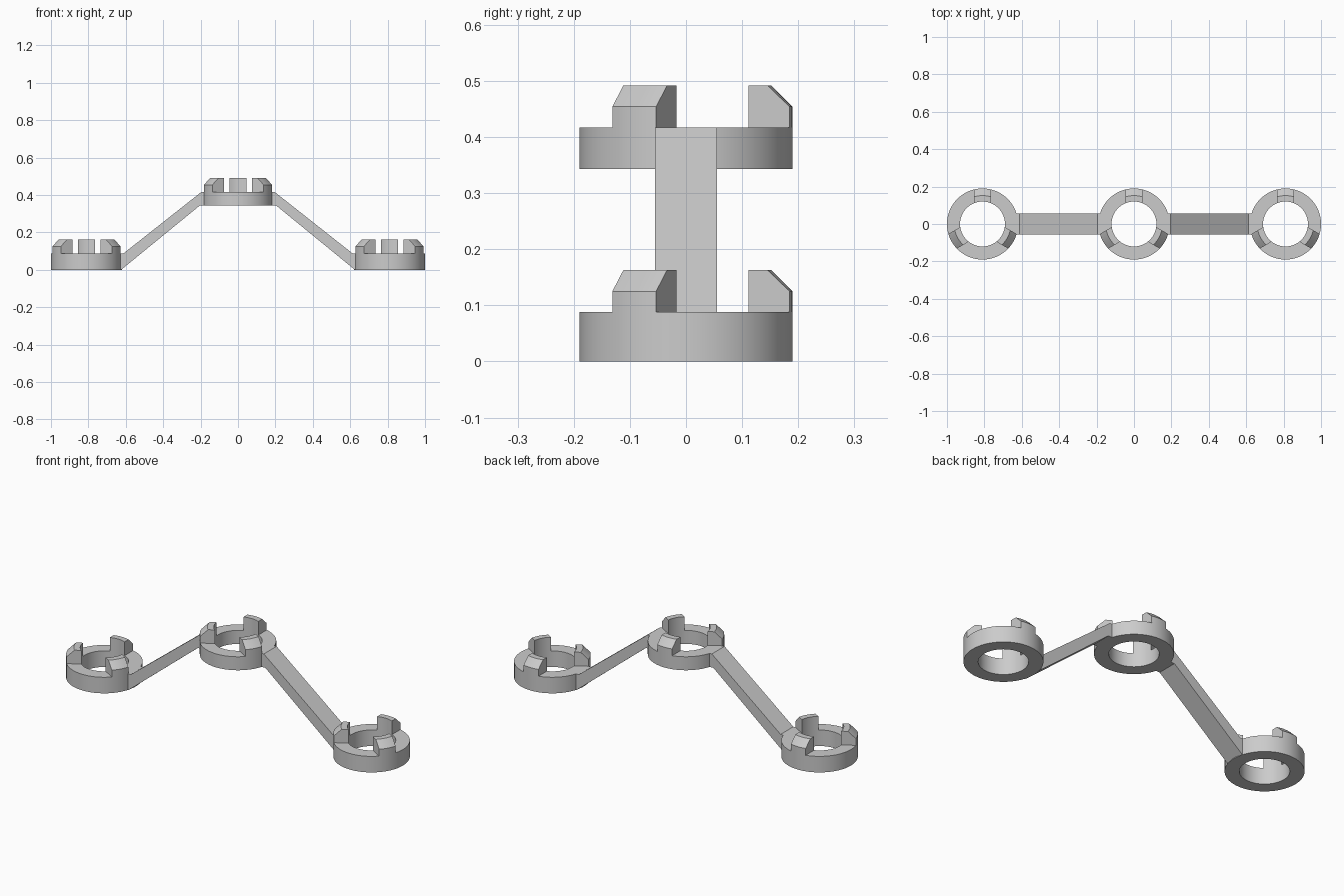
import bpy
import bmesh
from math import sin, cos, pi, sqrt, radians
from mathutils import Matrix

cube = bpy.data.objects.get("Cube")
if cube:
    bpy.data.objects.remove(cube, do_unlink=True)

OUTER, INNER, SPACING = 0.19, 0.12, 0.81
TOOTH_HALF, TOOTH_RISE, CHAMFER = 0.045, 0.075, 0.038
ARM_HALF = 0.055

grey = bpy.data.materials.new("plain grey")
grey.use_nodes = True
colour = (0.6, 0.6, 0.6, 1)
grey.diffuse_color = colour
grey.node_tree.nodes["Principled BSDF"].inputs["Base Color"].default_value = colour


def finish(name, bm):
    bmesh.ops.recalc_face_normals(bm, faces=bm.faces)
    mesh = bpy.data.meshes.new(name)
    bm.to_mesh(mesh)
    bm.free()
    mesh.materials.append(grey)
    obj = bpy.data.objects.new(name, mesh)
    bpy.context.collection.objects.link(obj)
    bpy.ops.object.select_all(action="DESELECT")
    obj.select_set(True)
    bpy.context.view_layer.objects.active = obj
    bpy.ops.object.shade_smooth_by_angle(angle=radians(30))
    return obj


def skin(bm, sections, closed):
    """Join equal cross-sections into a solid, capping the ends if open."""
    loops = [[bm.verts.new(p) for p in s] for s in sections]
    n = len(loops[0])
    pairs = list(zip(loops, loops[1:]))
    if closed:
        pairs.append((loops[-1], loops[0]))
    else:
        bm.faces.new(loops[0])
        bm.faces.new(loops[-1])
    for a, b in pairs:
        for i in range(n):
            j = (i + 1) % n
            bm.faces.new((a[i], a[j], b[j], b[i]))


def ring(name, x, z0, z1):
    bm = bmesh.new()
    profile = [(INNER, z0), (OUTER, z0), (OUTER, z1), (INNER, z1)]
    steps = 96
    angles = [2 * pi * k / steps for k in range(steps)]
    skin(bm, [[(x + r * cos(a), r * sin(a), z) for r, z in profile]
              for a in angles], True)
    return finish(name, bm)


def tooth(name, x, z0, turn):
    # Parallel-sided slice of a turned profile with a conical outer chamfer
    bm = bmesh.new()
    z1 = z0 + TOOTH_RISE
    profile = [(INNER, z0), (OUTER, z0), (OUTER, z1 - CHAMFER),
               (OUTER - CHAMFER, z1), (INNER, z1)]
    offsets = [TOOTH_HALF * k / 4 for k in range(-4, 5)]
    skin(bm, [[(t, sqrt(r * r - t * t), z) for r, z in profile]
              for t in offsets], False)
    place = Matrix.Translation((x, 0, 0)) @ Matrix.Rotation(turn, 4, "Z")
    bm.transform(place)
    return finish(name, bm)


def arm(name, side):
    # Sloped bar with short flats that run into the rings
    bm = bmesh.new()
    outline = [(0.16, 0.343), (0.205, 0.343), (0.625, 0), (0.65, 0),
               (0.65, 0.088), (0.612, 0.088), (0.195, 0.417), (0.16, 0.417)]
    skin(bm, [[(side * x, y, z) for x, z in outline]
              for y in (-ARM_HALF, ARM_HALF)], False)
    return finish(name, bm)


# Three toothed rings: two low, one raised in the middle
for label, x, z0, z1 in (("right", -SPACING, 0, 0.088),
                         ("middle", 0, 0.343, 0.417),
                         ("left", SPACING, 0, 0.088)):
    ring(label + "_ring", x, z0, z1)
    for k, spot in enumerate(("back", "front_right", "front_left")):
        tooth(f"{label}_{spot}_tooth", x, z1, k * 2 * pi / 3)

# Sloping arms between the rings
arm("left_arm", 1)
arm("right_arm", -1)
